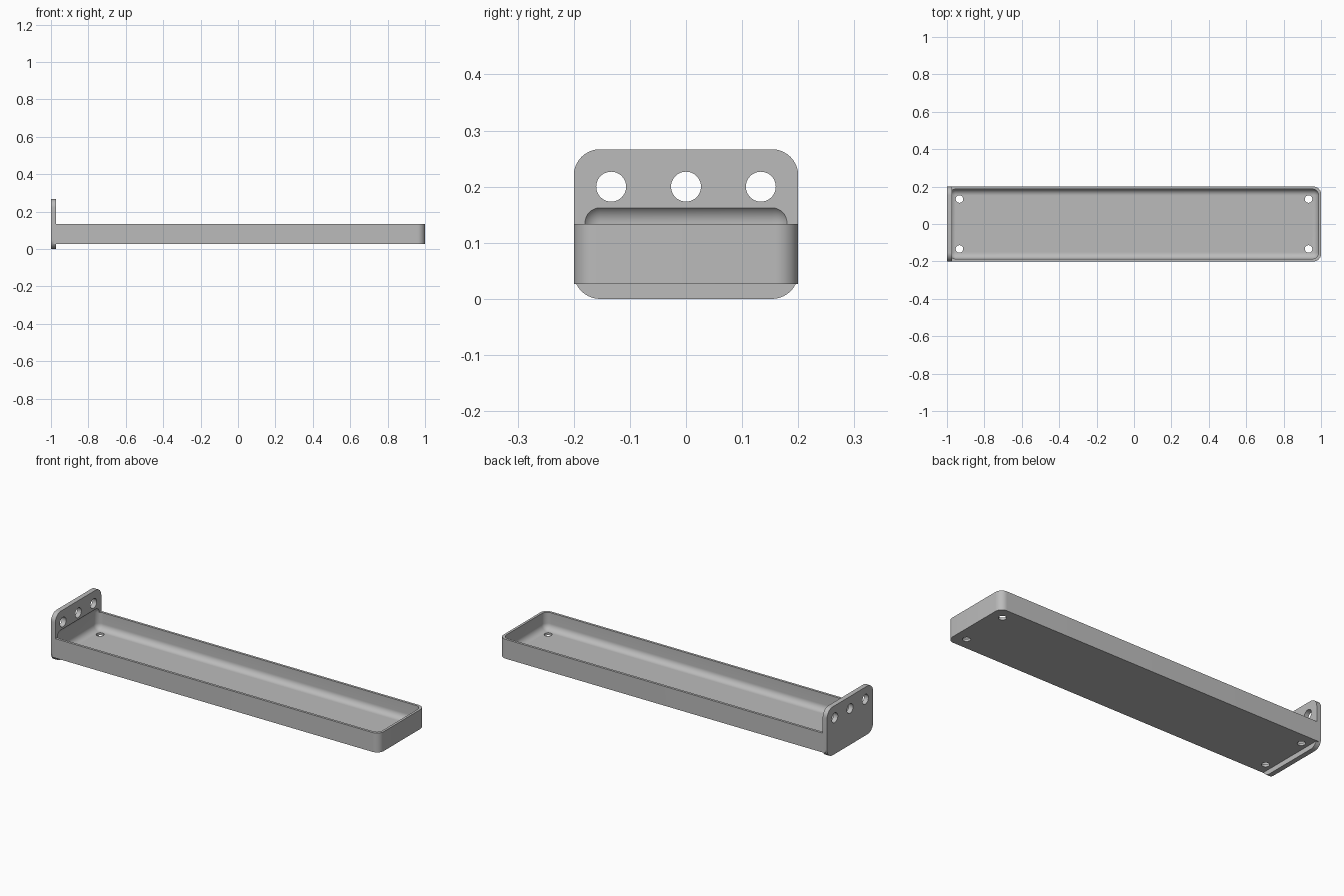
import bpy
import bmesh
import math
from mathutils import Matrix

if "Cube" in bpy.data.objects:
    bpy.data.objects.remove(bpy.data.objects["Cube"], do_unlink=True)

UNIT = 2 / 150          # one millimetre of the part
WALL = 2 * UNIT

grey = bpy.data.materials.new("plain grey")
grey.use_nodes = True
colour = (0.5, 0.5, 0.5, 1)
grey.diffuse_color = colour
grey.node_tree.nodes["Principled BSDF"].inputs["Base Color"].default_value = colour


def rounded_box(name, low, high, radius, pick, segments=10):
    """Box between two corners, with the edges chosen by pick(edge) rounded."""
    bm = bmesh.new()
    bmesh.ops.create_cube(bm, size=1)
    for v in bm.verts:
        v.co = [(a + b) / 2 + c * (b - a) for a, b, c in zip(low, high, v.co)]
    edges = [e for e in bm.edges if pick(e)]
    bmesh.ops.bevel(bm, geom=edges, offset=radius, segments=segments,
                    profile=0.5, affect='EDGES')
    return finish(name, bm)


def cylinder(name, centre, radius, depth, axis='Z'):
    bm = bmesh.new()
    turn = Matrix.Rotation(math.pi / 2, 4, 'Y') if axis == 'X' else Matrix()
    bmesh.ops.create_cone(bm, cap_ends=True, segments=40, radius1=radius,
                          radius2=radius, depth=depth,
                          matrix=Matrix.Translation(centre) @ turn)
    return finish(name, bm)


def finish(name, bm):
    mesh = bpy.data.meshes.new(name)
    bm.to_mesh(mesh)
    bm.free()
    mesh.materials.append(grey)
    obj = bpy.data.objects.new(name, mesh)
    bpy.context.collection.objects.link(obj)
    return obj


def boolean(target, tool, operation='DIFFERENCE'):
    mod = target.modifiers.new(tool.name, 'BOOLEAN')
    mod.operation = operation
    mod.solver = 'EXACT'
    mod.object = tool
    bpy.context.view_layer.objects.active = target
    bpy.ops.object.modifier_apply(modifier=mod.name)
    bpy.data.objects.remove(tool, do_unlink=True)


def along(edge, axis):
    a, b = edge.verts
    return abs(a.co[axis] - b.co[axis]) > 1e-4


# Tray body, rounded at its free end
tray = rounded_box("tray_with_mounting_plate", (-1 + WALL / 2, -0.2, 2 * UNIT),
                   (1, 0.2, 10 * UNIT), 3 * UNIT,
                   lambda e: along(e, 2) and e.verts[0].co.x > 0)

# Upright mounting plate with rounded corners
plate = rounded_box("mounting_plate", (-1, -0.2, 0), (-1 + WALL, 0.2, 20 * UNIT),
                    3.5 * UNIT, lambda e: along(e, 0))
boolean(tray, plate, 'UNION')

# Hollow with filleted edges, scooping slightly into the plate
hollow = rounded_box("hollow", (-1 + UNIT, -0.2 + UNIT, 3 * UNIT),
                     (1 - UNIT, 0.2 - UNIT, 0.169), 2.5 * UNIT, lambda e: True)
boolean(tray, hollow)

# Three mounting holes in the plate
for i in (-1, 0, 1):
    boolean(tray, cylinder("plate_hole", (-1, i * 10 * UNIT, 15 * UNIT),
                           2 * UNIT, 0.2, 'X'))

# Four drain holes in the tray floor
for sx in (-1, 1):
    for sy in (-1, 1):
        boolean(tray, cylinder("floor_hole", (sx * 70 * UNIT, sy * 10 * UNIT, 0.03),
                               1.5 * UNIT, 0.08))

# Smooth the fillets, keep the crisp edges
bpy.ops.object.select_all(action='DESELECT')
tray.select_set(True)
bpy.context.view_layer.objects.active = tray
bpy.ops.object.shade_smooth_by_angle(angle=math.radians(30))
